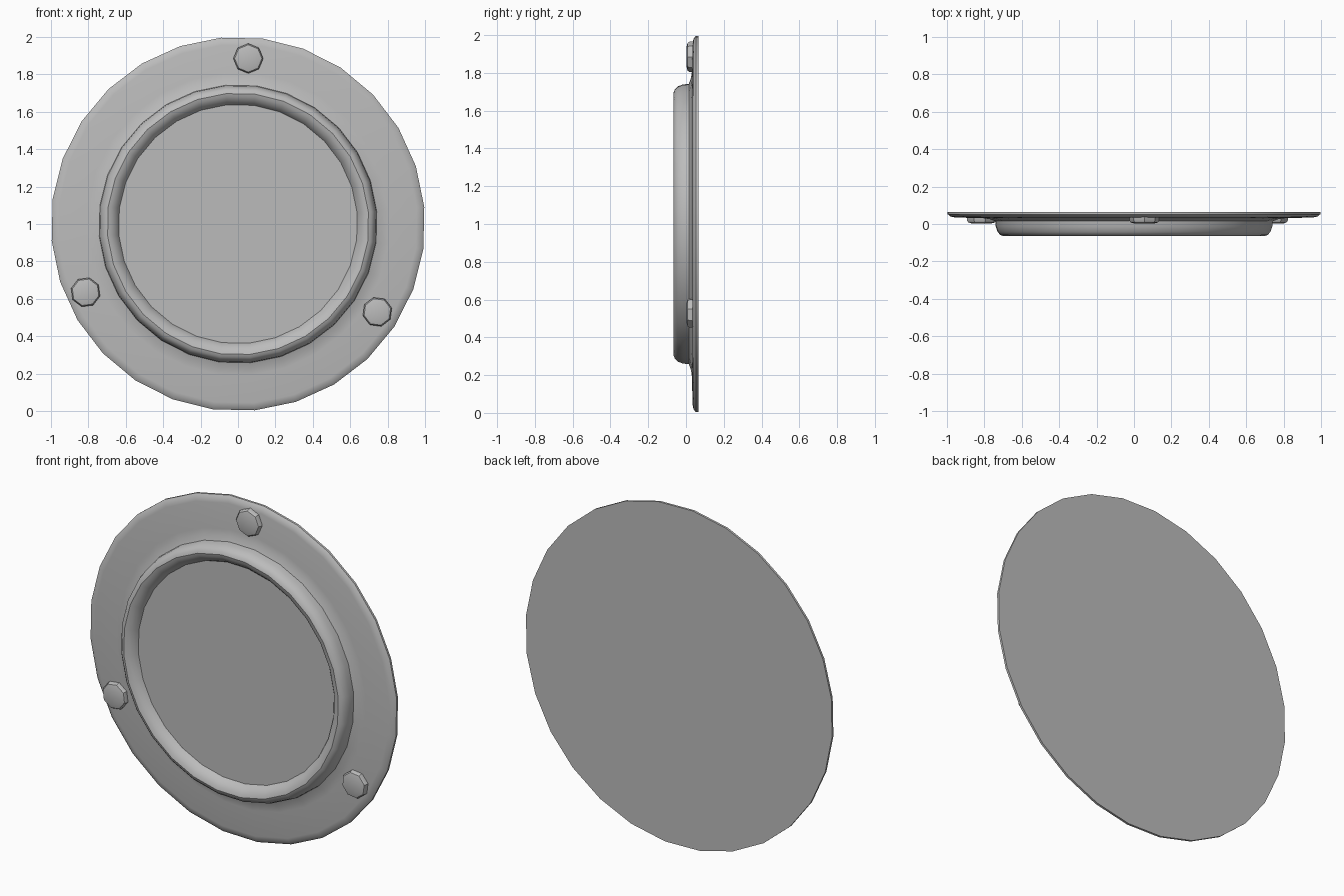
import bpy, bmesh, math

cube = bpy.data.objects.get("Cube")
if cube:
    bpy.data.objects.remove(cube)

grey = bpy.data.materials.new("plain_grey")
grey.use_nodes = True
colour = (0.5, 0.5, 0.5, 1)
grey.diffuse_color = colour
grey.node_tree.nodes["Principled BSDF"].inputs["Base Color"].default_value = colour


def lathe(name, profile, sides, phase, centre=(0, 1), cap_back=True):
    """Turn a (radius, y) profile, listed back to front, about the y axis."""
    bm = bmesh.new()
    rings = []
    for radius, y in profile:
        angles = [math.radians(phase) + math.tau * i / sides for i in range(sides)]
        rings.append([bm.verts.new((centre[0] + radius * math.cos(a), y,
                                    centre[1] + radius * math.sin(a))) for a in angles])
    for back, front in zip(rings, rings[1:]):
        for i in range(sides):
            j = (i + 1) % sides
            bm.faces.new((back[i], back[j], front[j], front[i]))
    bm.faces.new(rings[-1])
    if cap_back:
        bm.faces.new(rings[0][::-1])
    bmesh.ops.recalc_face_normals(bm, faces=bm.faces)
    mesh = bpy.data.meshes.new(name)
    bm.to_mesh(mesh)
    bm.free()
    mesh.materials.append(grey)
    obj = bpy.data.objects.new(name, mesh)
    bpy.context.collection.objects.link(obj)
    bpy.ops.object.select_all(action="DESELECT")
    obj.select_set(True)
    bpy.context.view_layer.objects.active = obj
    bpy.ops.object.shade_smooth_by_angle(angle=math.radians(35))
    return obj


# Flange, raised rounded ring and recessed pane in one turned body
lathe("porthole_body", [
    (1.0, 0.065), (1.0, 0.052), (0.985, 0.04), (0.96, 0.035),
    (0.81, 0.031), (0.775, 0.026), (0.745, 0.015),
    (0.742, -0.015), (0.732, -0.043), (0.717, -0.059), (0.70, -0.065),
    (0.682, -0.06), (0.662, -0.046), (0.648, -0.03), (0.64, -0.015),
], 28, 5.2)

# Three faceted bolts around the flange
bolts = {"top_bolt": (0.055, 1.885, 90),
         "right_bolt": (-0.815, 0.635, 210),
         "left_bolt": (0.745, 0.53, 330)}
for name, (x, z, turn) in bolts.items():
    lathe(name, [(0.08, 0.045), (0.08, 0.018), (0.073, 0.008), (0.05, 0.002)],
          8, turn, (x, z))
